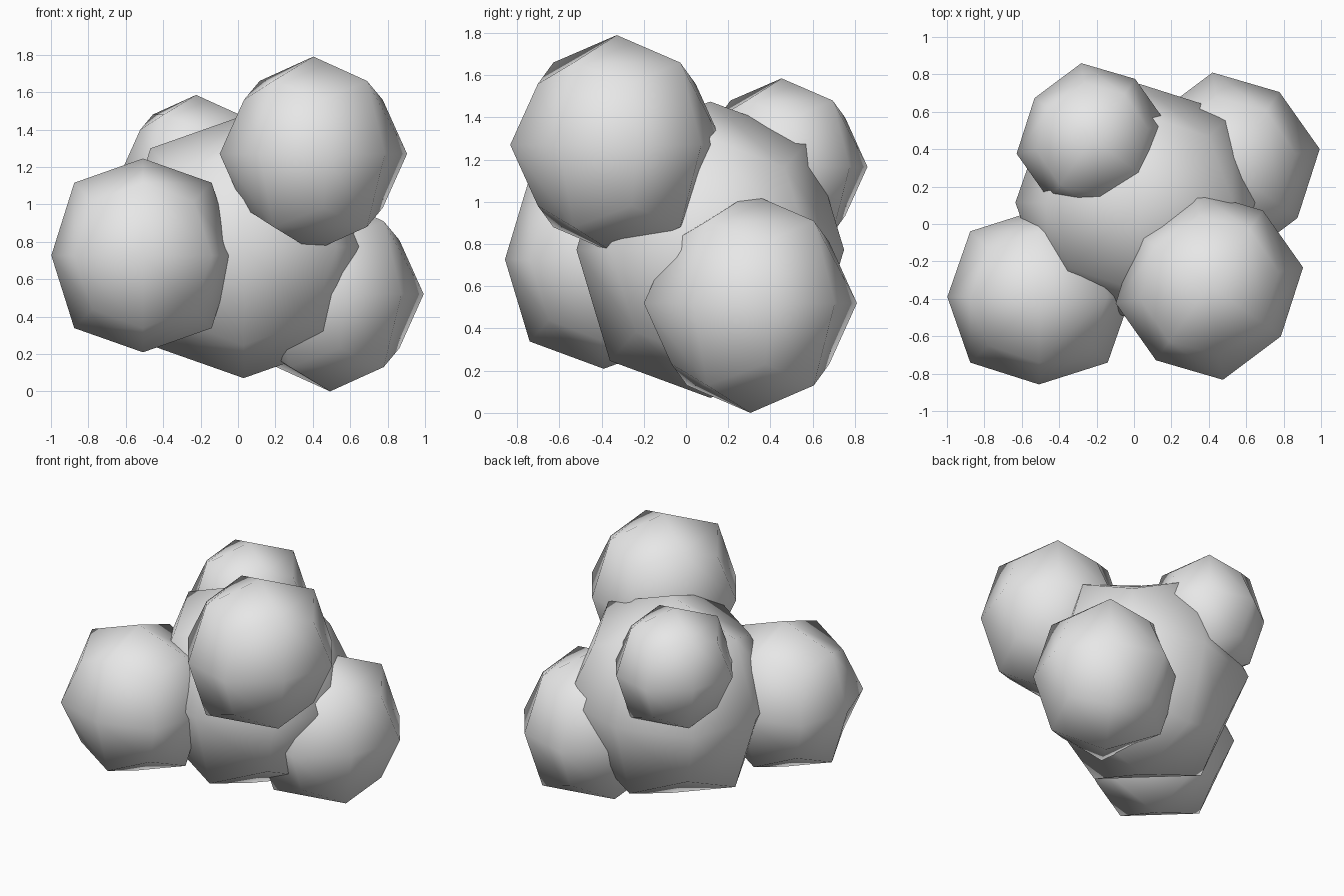
import bpy
import bmesh
from math import radians

if "Cube" in bpy.data.objects:
    bpy.data.objects.remove(bpy.data.objects["Cube"], do_unlink=True)

# One plain grey for the whole cluster
grey = bpy.data.materials.new("light_grey")
grey.use_nodes = True
colour = (0.8, 0.8, 0.8, 1.0)
grey.diffuse_color = colour
grey.node_tree.nodes["Principled BSDF"].inputs["Base Color"].default_value = colour

# Rounded-cube falloff: face centres, edge midpoints, corners
FALLOFF = {1: 1.0, 2: 0.75, 3: 5 / 9}


def rounded_ball(name, centre, size, turn=0.0):
    """Low-poly ball made from a cube subdivided once, slightly squashed."""
    bm = bmesh.new()
    bmesh.ops.create_cube(bm, size=2)
    bmesh.ops.subdivide_edges(bm, edges=bm.edges[:], cuts=1, use_grid_fill=True)
    for v in bm.verts:
        v.co *= FALLOFF[sum(abs(c) > 0.5 for c in v.co)]
    bmesh.ops.scale(bm, vec=(0.946 * size, 0.903 * size, size), verts=bm.verts)
    for f in bm.faces:
        f.smooth = True
    mesh = bpy.data.meshes.new(name)
    bm.to_mesh(mesh)
    bm.free()
    mesh.materials.append(grey)
    ball = bpy.data.objects.new(name, mesh)
    ball.location = centre
    ball.rotation_euler.z = radians(turn)
    bpy.context.collection.objects.link(ball)
    return ball


# Large core
rounded_ball("core_ball", (0.03, 0.115, 0.773), 0.702)

# Outer balls sunk into the core
TURN = 54.5
rounded_ball("right_front_ball", (-0.508, -0.39, 0.727), 0.518)
rounded_ball("upper_front_ball", (0.403, -0.328, 1.27), 0.52, TURN)
rounded_ball("left_lower_ball", (0.492, 0.305, 0.52), 0.52, TURN)
rounded_ball("upper_back_ball", (-0.224, 0.453, 1.166), 0.419, TURN)
